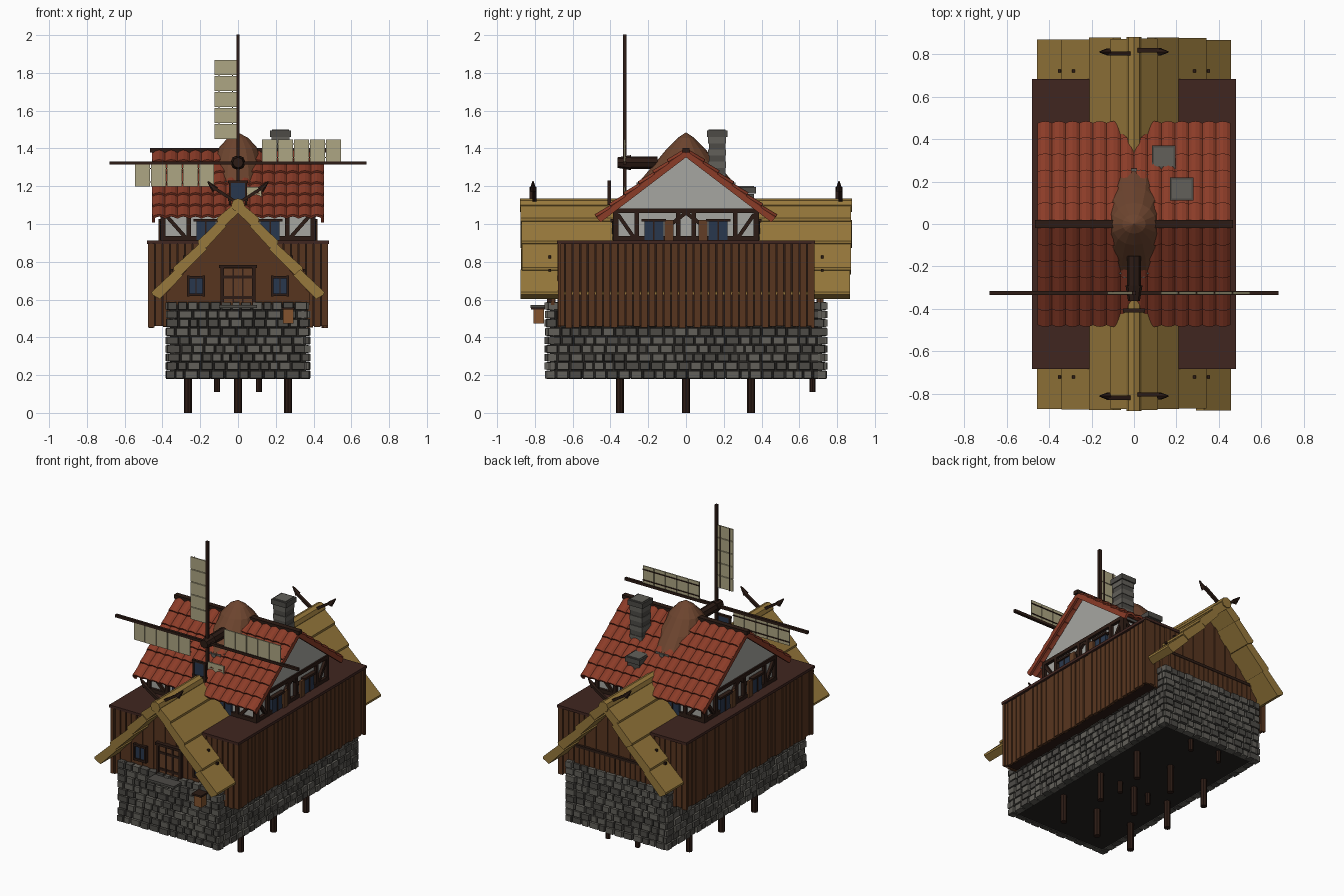
import bpy, bmesh, math, random
from mathutils import Matrix, Vector

if "Cube" in bpy.data.objects:
    bpy.data.objects.remove(bpy.data.objects["Cube"])

random.seed(4)
J = random.uniform
RGB = dict(stone=(98, 96, 90), stone_dark=(78, 76, 72), mortar=(42, 40, 38), wood=(98, 64, 42),
           plank=(88, 56, 36), dark=(48, 33, 27), deck=(66, 42, 37), thatch=(150, 120, 62), red=(138, 62, 44),
           plaster=(165, 165, 160), glass=(45, 58, 78), sail=(172, 164, 130), cone=(108, 70, 50), lamp=(130, 84, 50))
MATS = {}
for k, c in RGB.items():
    MATS[k] = bpy.data.materials.new(k)
    MATS[k].diffuse_color = [(v / 255) ** 2.2 for v in c] + [1]
PARTS = {}


def part(name, mat):
    """Shared bmesh that collects all the pieces of one part."""
    if name not in PARTS:
        PARTS[name] = (bmesh.new(), mat)
    return PARTS[name][0]


def box(bm, c, s, pre=Matrix(), taper=1.0):
    m = pre @ Matrix.Translation(c) @ Matrix.Diagonal((*s, 1))
    for v in bmesh.ops.create_cube(bm, size=1)['verts']:
        if v.co.y < 0:
            v.co.x *= taper
            v.co.z *= taper
        v.co = m @ v.co


def beam(bm, p, q, w, d, pre=Matrix()):
    p, q = Vector(p), Vector(q)
    r = (q - p).to_track_quat('Z', 'Y').to_matrix().to_4x4()
    box(bm, (0, 0, 0), (w, d, (q - p).length), pre @ Matrix.Translation((p + q) / 2) @ r)


def prism(bm, pts, axis, a, b):
    rings = [[bm.verts.new((u, t, z) if axis == 'y' else (t, u, z)) for u, z in pts] for t in (a, b)]
    n = len(pts)
    for r in rings:
        bm.faces.new(r)
    for i in range(n):
        bm.faces.new((rings[0][i], rings[0][(i + 1) % n], rings[1][(i + 1) % n], rings[1][i]))


def cyl(bm, p, q, r1, r2, n=8):
    p, q = Vector(p), Vector(q)
    m = Matrix.Translation((p + q) / 2) @ (q - p).to_track_quat('Z', 'Y').to_matrix().to_4x4()
    bmesh.ops.create_cone(bm, cap_ends=True, segments=n, radius1=r1, radius2=r2, depth=(q - p).length, matrix=m)


def turn(a):
    return Matrix.Rotation(math.radians(a), 4, 'Z')


# stone base: dark core with courses of tapered blocks on all four sides
box(part('base_core', 'mortar'), (0, 0, .38), (.72, 1.44, .39))
for a, d, w in ((0, .745, .38), (180, .745, .38), (90, .38, .74), (270, .38, .74)):
    for row in range(9):
        x = -w + J(-.005, .005)
        while x < w - .02:
            l = min(J(.045, .08), w - x)
            bm = part(*random.choice((('base_stones', 'stone'), ('base_dark_stones', 'stone_dark'))))
            dep = .045 + J(-.006, .004)
            box(bm, (x + l / 2, -d + .045 - dep / 2, .2 + row * .0455 + .002), (l - .004, dep, .043), turn(a), .86)
            x += l

# stilts
bm = part('stilts', 'dark')
for x in (-.265, 0, .265):
    for y in (-.35, 0, .345):
        cyl(bm, (x, y, 0), (x, y, .22), .021, .021)
for x in (-.11, .11):
    for y in (0, .67):
        cyl(bm, (x, y, .11), (x, y, .22), .016, .016)

# side galleries: plank walls under flat dark decks
for s in (1, -1):
    box(part('gallery_core', 'dark'), (s * .34, 0, .68), (.23, 1.32, .44))
    box(part('gallery_deck', 'deck'), (s * .343, 0, .903), (.275, 1.365, .018))
    bm = part('gallery_planks', 'plank')
    for i in range(34):
        z0 = .455 + J(-.006, .006)
        box(bm, (s * (.459 + J(-.003, .003)), -.66 + i * .04, (z0 + .9) / 2), (.016, .034, .9 - z0))
    for e in (1, -1):
        for i in range(7):
            z0 = .455 + J(-.006, .006)
            box(bm, (s * (.22 + i * .04), e * (.669 + J(-.003, .003)), (z0 + .9) / 2), (.034, .016, .9 - z0))

# end gables: planks cut to the slope of the roof
bm = part('gable_planks', 'plank')
for e in (1, -1):
    for i in range(18):
        x0 = -.378 + i * .042
        y = e * (.70 + (i % 2) * .006)
        tops = [1.07 - abs(x) * 1.15 for x in (x0, x0 + .042)]
        prism(bm, [(x0, .57), (x0 + .042, .57), (x0 + .042, tops[1]), (x0, tops[0])], 'y', y - .01, y + .01)
for i in range(17):
    box(bm, (-.304 + i * .038, .72, .635), (.033, .016, .13))
box(part('gable_rail', 'dark'), (0, .722, .70), (.62, .018, .018))

# thatched roof: lapped courses down each slope, ridge roll, crossed horns, pegs
P = [(0, 1.125), (.10, 1.02), (.20, .90), (.33, .76), (.445, .63)]
bm = part('thatch_roof', 'thatch')
for s in (1, -1):
    for i in range(4):
        a, b = Vector(P[i]), Vector(P[i + 1])
        t = (b - a).normalized()
        n = Vector((-t.y, t.x))
        prof = [a, b + n * .016, b + n * .006 + t * .01, b - n * .042, a - n * .05]
        prism(bm, [(s * p.x, p.y) for p in prof], 'y', -.875 + J(-.01, .01), .875 + J(-.01, .01))
cyl(bm, (0, -.88, 1.1), (0, .88, 1.1), .036, .036)
for y in (-.81, .81):
    for s in (1, -1):
        h = part('ridge_horns', 'dark')
        beam(h, (-s * .03, y + s * .008, 1.09), (s * .125, y + s * .008, 1.19), .02, .016)
        cyl(h, (s * .12, y, 1.18), (s * .16, y, 1.225), .019, .004, 6)
    for x, z in ((.285, .825), (.35, .755)):
        for s in (1, -1):
            box(part('thatch_pegs', 'dark'), (s * x, y * .89, z), (.014, .014, .014))

# front door, windows, step and lantern
box(part('door', 'wood'), (0, -.718, .665), (.15, .02, .2))
bm = part('door_frame', 'dark')
for s in (1, -1):
    box(bm, (s * .083, -.722, .67), (.018, .03, .2))
    box(bm, (s * .025, -.728, .665), (.008, .012, .2))
for z, w in ((.775, .2), (.72, .15), (.61, .15)):
    box(bm, (0, -.725, z), (w, .032 if z > .75 else .014, .016))
for x in (-.222, .222):
    box(part('gable_glass', 'glass'), (x, -.716, .672), (.07, .014, .08))
    bm = part('gable_window_frames', 'dark')
    for s in (1, -1):
        box(bm, (x + s * .041, -.72, .672), (.014, .024, .11))
        box(bm, (x, -.72, .672 + s * .047), (.096, .024, .014))
    box(bm, (x, -.722, .672), (.006, .01, .08))
box(part('door_step', 'stone_dark'), (0, -.778, .562), (.2, .09, .016))
box(part('lantern', 'lamp'), (.265, -.78, .51), (.055, .055, .075))
box(part('lantern_cap', 'dark'), (.265, -.78, .553), (.07, .08, .012))

# upper storey: plaster box with gable ends and half timbering
bm = part('upper_walls', 'plaster')
box(bm, (0, 0, .97), (.78, .74, .22))
prism(bm, [(-.41, 1.06), (.41, 1.06), (0, 1.37)], 'x', -.40, .40)
for a, d, w in ((0, .375, .395), (180, .375, .395), (90, .398, .37), (270, .398, .37)):
    m = turn(a)
    bm = part('timber_frame', 'dark')
    for z in (.925, 1.07):
        beam(bm, (-w - .01, -d, z), (w + .01, -d, z), .024, .024, m)
    for s in (1, -1):
        for u in (w, .26, .04):
            beam(bm, (s * u, -d, .9), (s * u, -d, 1.07), .024, .024, m)
        beam(bm, (s * (w - .01), -d, 1.05), (s * .27, -d, .92), .02, .02, m)
        beam(bm, (0, -d, 1.06), (s * .09, -d, .99), .018, .02, m)
        box(part('upper_glass', 'glass'), (s * .17, -d - .004, .965), (.10, .02, .10), m)
        box(bm, (s * .17, -d - .008, .965), (.008, .02, .10), m)
        box(bm, (s * .17, -d - .01, 1.02), (.13, .028, .014), m)
        box(part('shutters', 'wood'), (s * .09, -d - .014, .965), (.045, .016, .11), m)

# red tiled roof: rows of rolled tiles, verge boards and ridge beam
bm = part('tile_roof', 'red')
ROWS, COLS = 6, 14
for s in (1, -1):
    slope = Vector((0, s * .46, -.35))
    n = Vector((0, s * .35, .46)).normalized()
    for r in range(ROWS):
        lines = []
        for t, lift in ((r / ROWS, 0), ((r + 1.08) / ROWS, .012)):
            lines.append([bm.verts.new(Vector((-.45 + .9 * k / (COLS * 4), 0, 1.378)) + slope * min(t, 1.01)
                          + n * (lift + .014 * abs(math.sin(math.pi * k / 4)))) for k in range(COLS * 4 + 1)])
        for k in range(COLS * 4):
            bm.faces.new((lines[0][k], lines[0][k + 1], lines[1][k + 1], lines[1][k]))
    for x in (-.447, .447):
        beam(part('verge_boards', 'red'), (x, 0, 1.372), (x, s * .462, 1.02), .016, .03)
box(part('ridge_beam', 'dark'), (0, 0, 1.39), (.93, .036, .025))

# windmill cap: oval faceted cone with a shingle rim
bm = part('mill_cap', 'cone')
N = 16
rings = [[bm.verts.new((rx * math.cos(2 * math.pi * i / N), ry * math.sin(2 * math.pi * i / N), z)) for i in range(N)]
         for rx, ry, z in ((.155, .255, 1.215), (.14, .175, 1.31), (.105, .1, 1.40), (.055, .045, 1.455))]
top = bm.verts.new((0, 0, 1.485))
bm.faces.new(rings[0])
for i in range(N):
    j = (i + 1) % N
    for a, b in zip(rings, rings[1:]):
        bm.faces.new((a[i], a[j], b[j], b[i]))
    bm.faces.new((rings[-1][i], rings[-1][j], top))
for i in range(28):
    t = 2 * math.pi * i / 28
    box(part('cap_rim', 'stone'), (.15 * math.cos(t), .25 * math.sin(t), 1.212 + J(-.004, .004)),
        (.03, .022, .022))

# small dormer window in front of the cap
box(part('dormer_glass', 'glass'), (0, -.405, 1.175), (.075, .012, .09))
bm = part('dormer_frame', 'dark')
for s in (1, -1):
    box(bm, (s * .042, -.407, 1.165), (.012, .018, .13))
    box(bm, (0, -.407, 1.175 + s * .048), (.105, .018, .012))

# sails: shaft, hub and four arms with five panels each
bm = part('sail_shaft', 'dark')
cyl(bm, (0, -.30, 1.325), (0, -.15, 1.325), .033, .033)
cyl(bm, (0, -.362, 1.325), (0, -.29, 1.325), .028, .04)
for k in range(4):
    m = Matrix.Translation((0, -.325, 1.323)) @ Matrix.Rotation(k * math.pi / 2, 4, 'Y')
    box(part('sail_arms', 'dark'), (0, 0, .34), (.018, .018, .68), m)
    for i in range(5):
        box(part('sail_panels', 'sail'), (-.064, 0, .167 + i * .0845), (.12, .008, .08), m)
    for x in (-.03, -.1):
        box(part('sail_laths', 'dark'), (x, .006, .336), (.006, .005, .42), m)

# chimneys: staggered stone courses under a cap
for x, y, z0, z1 in ((.225, .165, 1.2, 1.5), (.14, .315, 1.06, 1.2)):
    k = int((z1 - z0 - .04) / .03)
    h = (z1 - .04 - z0) / k
    for i in range(k):
        w = .088 + (i % 2) * .008
        bm = part('chimney_courses', 'stone') if i % 2 else part('chimney_joints', 'stone_dark')
        box(bm, (x, y, z0 + (i + .5) * h), (w, w, h), Matrix(), 1)
    box(part('chimney_caps', 'stone_dark'), (x, y, z1 - .022), (.11, .11, .034))
    box(part('chimney_pots', 'stone'), (x, y, z1 - .004), (.09, .09, .008))

# turn every collected part into an object
for name, (bm, mat) in PARTS.items():
    bmesh.ops.recalc_face_normals(bm, faces=bm.faces)
    me = bpy.data.meshes.new(name)
    bm.to_mesh(me)
    bm.free()
    ob = bpy.data.objects.new(name, me)
    bpy.context.collection.objects.link(ob)
    me.materials.append(MATS[mat])
    if name == 'tile_roof':
        sol = ob.modifiers.new('thickness', 'SOLIDIFY')
        sol.thickness, sol.offset = .014, 0

for m in bpy.data.materials:
    if m.users and not m.is_grease_pencil:
        m.use_nodes = True
        m.node_tree.nodes["Principled BSDF"].inputs["Base Color"].default_value = m.diffuse_color
